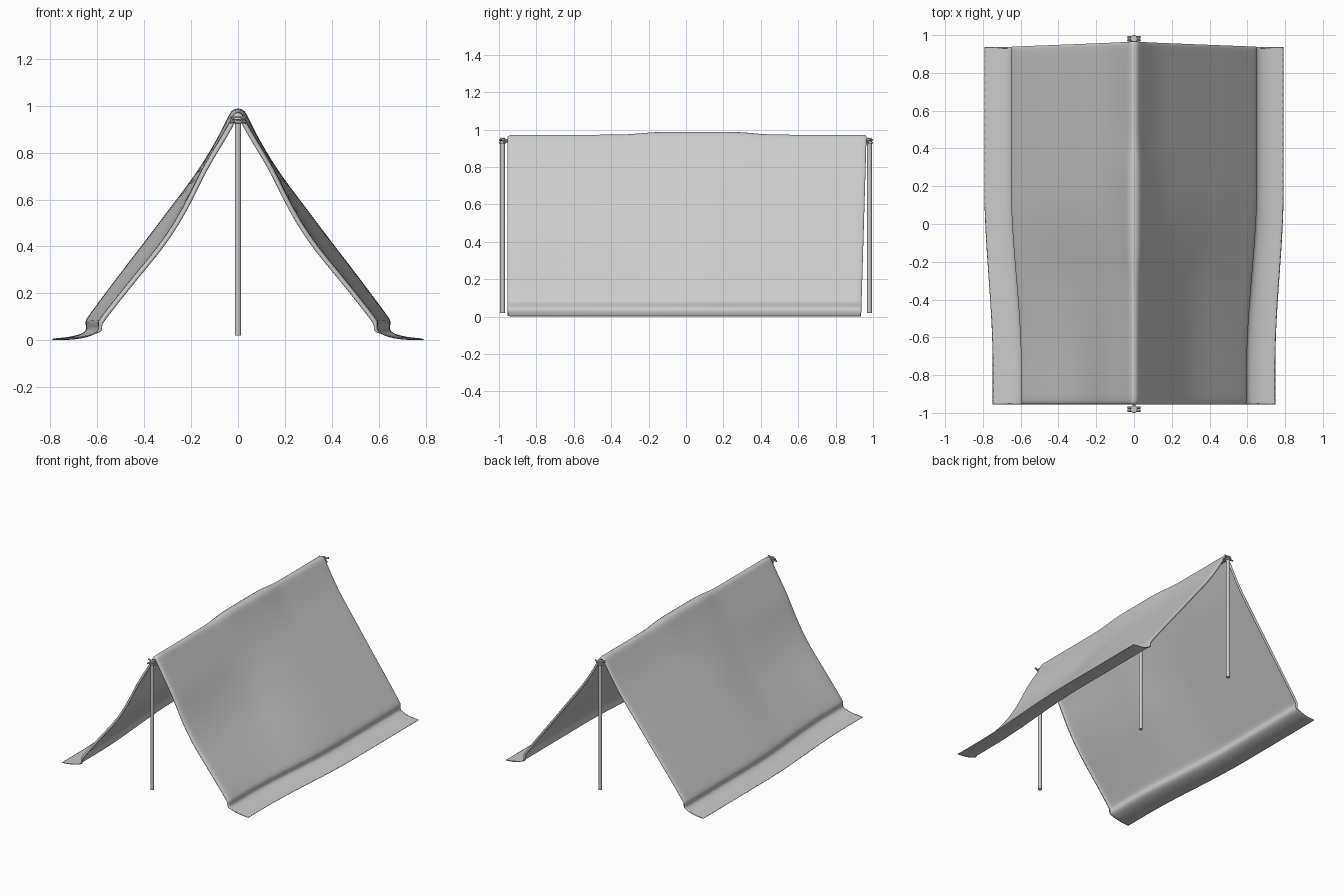
import bpy, math
from mathutils import Vector

if "Cube" in bpy.data.objects:
    bpy.data.objects.remove(bpy.data.objects["Cube"])

# half cross-sections (x, z) from ridge to ground flap: sagging front, taut back
FRONT = [(0, .975), (.018, .968), (.034, .935), (.08, .855), (.155, .735), (.205, .625), (.27, .505),
         (.345, .395), (.43, .295), (.53, .17), (.593, .09), (.6, .075), (.592, .045), (.61, .03),
         (.65, .015), (.70, .007), (.75, .005)]
BACK = [(0, .975), (.02, .968), (.038, .935), (.08, .86), (.145, .755), (.22, .655), (.305, .545),
        (.39, .43), (.48, .315), (.57, .195), (.645, .094), (.655, .077), (.643, .047), (.66, .03),
        (.70, .014), (.745, .007), (.795, .004)]


def smooth(a, b, v):
    t = min(1, max(0, (v - a) / (b - a)))
    return t * t * (3 - 2 * t)


def section(y, inset):
    w = smooth(-.75, .2, y)
    bump = smooth(-.36, -.12, y) * (1 - smooth(.26, .46, y))
    pts = []
    for i, ((xa, za), (xb, zb)) in enumerate(zip(FRONT, BACK)):
        x, z = xa + (xb - xa) * w, za + (zb - za) * w
        ridge = max(0, 1 - i / 5)
        z += .017 * bump * ridge
        x += .012 * bump * ridge * (i > 0)
        if 3 < i < 10:
            x -= .015 * math.sin((i - 3) / 7 * math.pi) * (1 - abs(2 * w - 1))
        k = inset * (1 - smooth(11, 14, i))
        x -= .8 * k if i > 2 else .5 * k * (i > 0)
        z -= (.5 if i > 2 else 1) * k
        # back hem leans inward towards the ground
        yy = y - smooth(.3, .95, y) * .03 * (1 - z)
        pts.append((x, yy, z))
    left = [(-x, yy, z) for x, yy, z in reversed(pts[1:])]
    return left + pts


# canvas sheet with hems curled in at both ends
rows = [(-.95, .026), (-.958, .012), (-.945, .001), (-.91, 0)]
rows += [(-.8 + .08 * i, 0) for i in range(21)]
rows += [(.88, 0), (.94, 0), (.966, .002), (.968, .012), (.96, .024)]
verts, n = [], 2 * len(FRONT) - 1
for y, k in rows:
    verts += section(y, k)
faces = [(r * n + c, r * n + c + 1, (r + 1) * n + c + 1, (r + 1) * n + c)
         for r in range(len(rows) - 1) for c in range(n - 1)]
me = bpy.data.meshes.new("canvas")
me.from_pydata(verts, [], faces)
canvas = bpy.data.objects.new("canvas", me)
bpy.context.collection.objects.link(canvas)
me.shade_smooth()
sol = canvas.modifiers.new("thickness", 'SOLIDIFY')
sol.thickness, sol.offset = .005, -1
sub = canvas.modifiers.new("smooth", 'SUBSURF')
sub.levels = sub.render_levels = 1


def rod(name, a, b, r, sides=16):
    a, b = Vector(a), Vector(b)
    bpy.ops.mesh.primitive_cylinder_add(vertices=sides, radius=r, depth=(b - a).length,
                                        location=(a + b) / 2)
    o = bpy.context.object
    o.name = name
    o.rotation_euler = (b - a).to_track_quat('Z', 'Y').to_euler()
    bpy.ops.object.shade_smooth_by_angle()


def ring(name, loc, rot, R, r):
    bpy.ops.mesh.primitive_torus_add(location=loc, rotation=rot, major_radius=R, minor_radius=r,
                                     major_segments=20, minor_segments=8)
    bpy.context.object.name = name
    bpy.ops.object.shade_smooth()


# upright poles: two ends and one under the raised ridge
for name, y in (("front_pole", -.981), ("middle_pole", .07), ("back_pole", .981)):
    rod(name, (0, y, .02), (0, y, .955), .013)

# ridge rope under the canvas
rod("ridge_rope", (0, -.985, .94), (0, .985, .94), .009, 10)

# lashings at the pole heads
for end, s in (("front", -1), ("back", 1)):
    y = s * .981
    ring(end + "_lashing", (0, y, .93), (0, 0, 0), .014, .005)
    ring(end + "_lashing", (0, y, .945), (0, 0, 0), .014, .005)
    for t in (-1, 1):
        rod(end + "_knot_end", (-.034, y + s * .008 * t, .94 - .012 * t),
            (.034, y + s * .008 * t, .94 + .012 * t), .006, 8)
